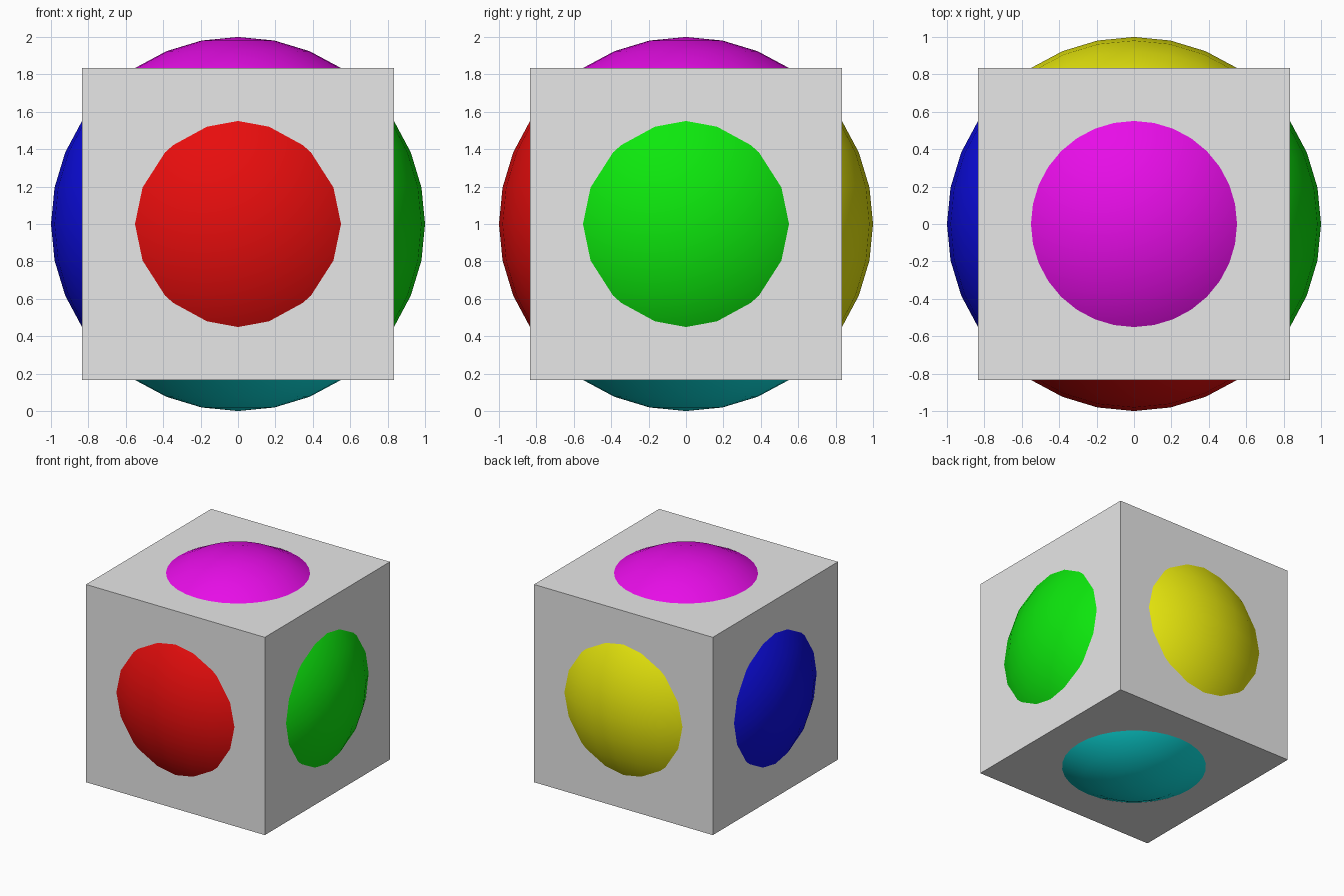
import bpy
from mathutils import Vector

if "Cube" in bpy.data.objects:
    bpy.data.objects.remove(bpy.data.objects["Cube"])

CENTRE = Vector((0, 0, 1))


def material(name, colour):
    m = bpy.data.materials.new(name)
    m.diffuse_color = (*colour, 1)
    m.use_nodes = True
    m.node_tree.nodes["Principled BSDF"].inputs["Base Color"].default_value = m.diffuse_color
    return m


LO, HI = 0.004, 0.8

# Grey cube body
bpy.ops.mesh.primitive_cube_add(size=1.668, location=CENTRE)
cube = bpy.context.object
cube.name = "cube_body"
cube.data.materials.append(material("grey", (HI, HI, HI)))

# Smooth sphere bulging through all six cube faces
bpy.ops.mesh.primitive_uv_sphere_add(segments=32, ring_count=16, radius=1, location=CENTRE)
sphere = bpy.context.object
sphere.name = "coloured_sphere"
bpy.ops.object.shade_smooth()

# One colour for each direction the sphere faces
sides = [
    ("red", (HI, LO, LO), (0, -1, 0)),
    ("yellow", (HI, HI, LO), (0, 1, 0)),
    ("green", (LO, HI, LO), (1, 0, 0)),
    ("blue", (LO, LO, HI), (-1, 0, 0)),
    ("magenta", (HI, LO, HI), (0, 0, 1)),
    ("teal", (LO, HI, HI), (0, 0, -1)),
]
for name, colour, _ in sides:
    sphere.data.materials.append(material(name, colour))
for face in sphere.data.polygons:
    face.material_index = max(range(6), key=lambda i: face.center.dot(Vector(sides[i][2])))
